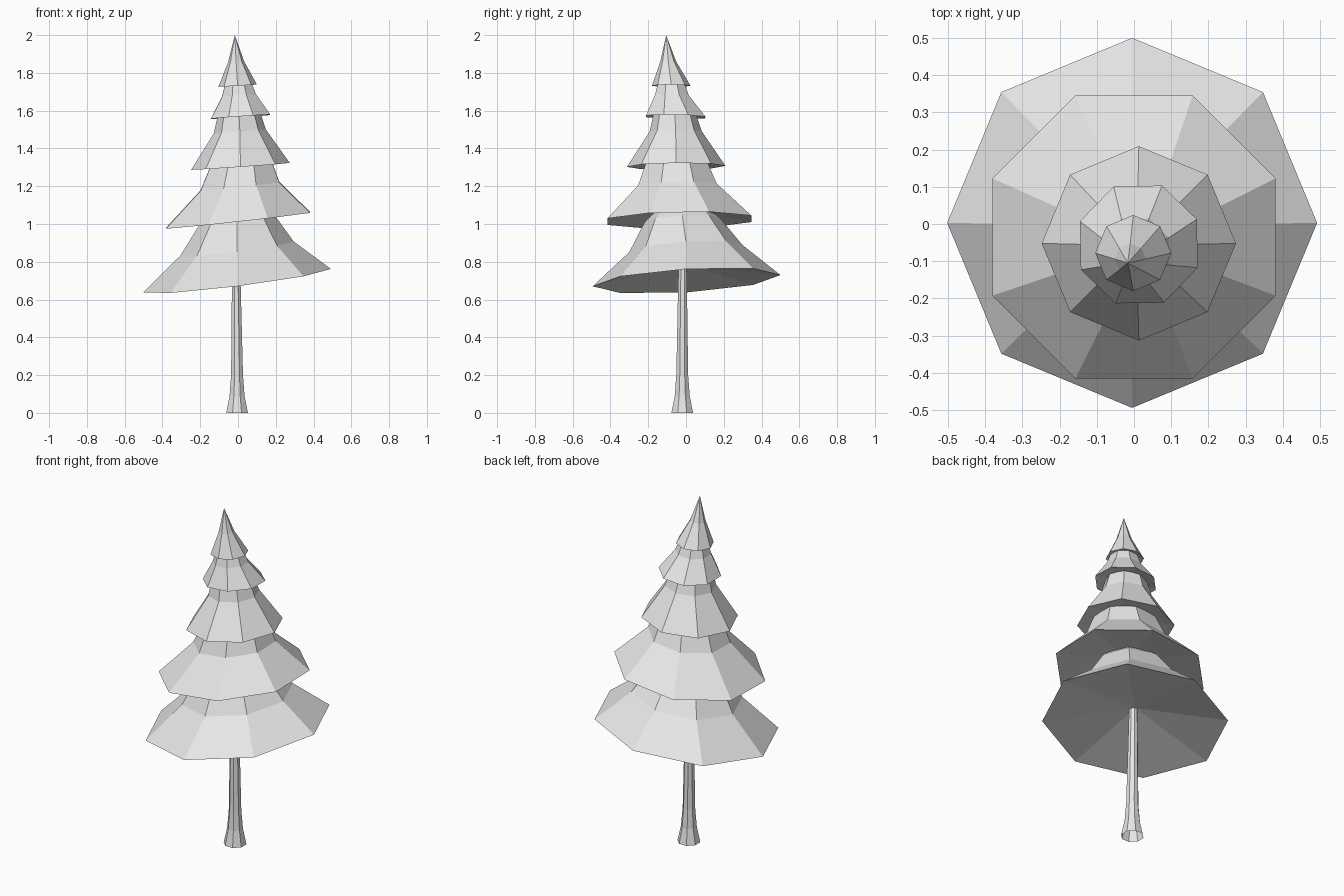
import bpy
import bmesh
from math import cos, sin, radians

default_cube = bpy.data.objects.get("Cube")
if default_cube:
    bpy.data.objects.remove(default_cube, do_unlink=True)

SIDES = 8

# Single pale grey finish
grey = bpy.data.materials.new("pale_grey")
grey.use_nodes = True
colour = (0.8, 0.8, 0.8, 1)
grey.diffuse_color = colour
grey.node_tree.nodes["Principled BSDF"].inputs["Base Color"].default_value = colour


def add_ring(bm, centre, radius, phase, tilt):
    """Octagonal ring lying on a plane with the given x and y slopes."""
    ring = []
    for i in range(SIDES):
        angle = radians(phase + i * 360 / SIDES)
        dx, dy = radius * cos(angle), radius * sin(angle)
        height = tilt[0] * dx + tilt[1] * dy
        ring.append(bm.verts.new((centre[0] + dx, centre[1] + dy, centre[2] + height)))
    return ring


def bridge(bm, lower, upper):
    for i in range(SIDES):
        j = (i + 1) % SIDES
        bm.faces.new((lower[i], lower[j], upper[j], upper[i]))


def fan(bm, ring, point, upward):
    tip = bm.verts.new(point)
    for i in range(SIDES):
        a, b = ring[i], ring[(i + 1) % SIDES]
        bm.faces.new((a, b, tip) if upward else (b, a, tip))


def finish(bm, name):
    mesh = bpy.data.meshes.new(name)
    bm.to_mesh(mesh)
    bm.free()
    mesh.materials.append(grey)
    bpy.context.collection.objects.link(bpy.data.objects.new(name, mesh))


def foliage_tier(name, phase, tilt, rings, hollow, tip):
    """Flared skirt: hem, waist and neck rings, with a dished underside."""
    bm = bmesh.new()
    loops = [add_ring(bm, r[:3], r[3], phase, tilt) for r in rings]
    for lower, upper in zip(loops, loops[1:]):
        bridge(bm, lower, upper)
    x, y, z, _ = rings[0]
    fan(bm, loops[0], (x, y, z + hollow), False)
    fan(bm, loops[-1], tip, True)
    finish(bm, name)


# Foliage, from the widest tier up to the pointed crown
foliage_tier("foliage_bottom", 0, (0.125, 0.06),
             [(-0.005, 0.003, 0.7, 0.497), (-0.005, 0, 0.87, 0.3),
              (-0.005, -0.02, 1.02, 0.2)], 0.08, (0, -0.03, 1.2))
foliage_tier("foliage_lower", 22.5, (0.11, 0.02),
             [(0, -0.035, 1.02, 0.412), (0.01, -0.045, 1.2, 0.225),
              (0.015, -0.05, 1.32, 0.175)], 0.06, (0, -0.05, 1.45))
foliage_tier("foliage_middle", 0, (0.07, 0.01),
             [(0.013, -0.052, 1.305, 0.261), (0.01, -0.055, 1.49, 0.138),
              (0.005, -0.06, 1.59, 0.11)], 0.04, (0, -0.07, 1.7))
foliage_tier("foliage_upper", 23.5, (0.07, -0.02),
             [(0.013, -0.055, 1.567, 0.17), (0.005, -0.075, 1.68, 0.097),
              (0, -0.08, 1.76, 0.07)], 0.03, (0, -0.09, 1.84))
foliage_tier("foliage_crown", 0, (0.06, 0),
             [(-0.002, -0.078, 1.732, 0.102), (-0.01, -0.094, 1.86, 0.042)],
             0.02, (-0.017, -0.105, 2))

# Slim trunk flaring at the foot, open underneath
bm = bmesh.new()
trunk_sections = [(-0.005, -0.02, 0, 0.062), (-0.005, -0.02, 0.09, 0.043),
                  (-0.005, -0.02, 0.2, 0.034), (-0.01, -0.018, 0.8, 0.023)]
trunk_rings = [add_ring(bm, s[:3], s[3], 22.5, (0, 0)) for s in trunk_sections]
for lower, upper in zip(trunk_rings, trunk_rings[1:]):
    bridge(bm, lower, upper)
finish(bm, "trunk")
